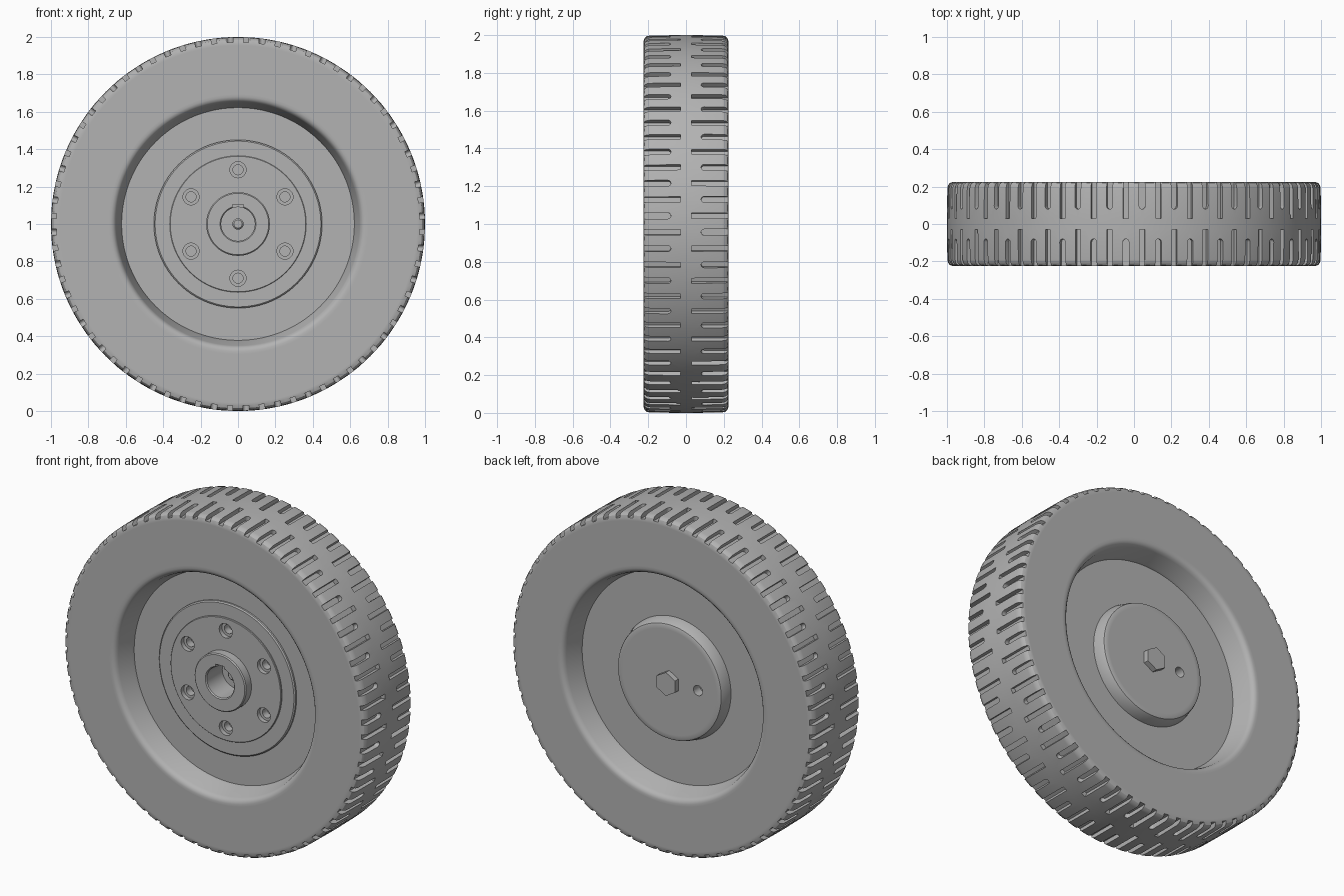
import bpy, bmesh, math
from mathutils import Matrix, Vector

if "Cube" in bpy.data.objects:
    bpy.data.objects.remove(bpy.data.objects["Cube"], do_unlink=True)

CENTRE = Vector((0, 0, 1))

grey = bpy.data.materials.new("neutral grey")
grey.use_nodes = True
grey.diffuse_color = (0.45, 0.45, 0.45, 1)
grey.node_tree.nodes["Principled BSDF"].inputs["Base Color"].default_value = (0.45, 0.45, 0.45, 1)


def finish_mesh(name, bm):
    bmesh.ops.remove_doubles(bm, verts=bm.verts, dist=0.0001)
    bmesh.ops.recalc_face_normals(bm, faces=bm.faces)
    mesh = bpy.data.meshes.new(name)
    bm.to_mesh(mesh)
    bm.free()
    mesh.materials.append(grey)
    obj = bpy.data.objects.new(name, mesh)
    bpy.context.collection.objects.link(obj)
    return obj


def lathe(name, profile, steps=96, closed=False):
    """Turn (radius, y) points around the axle."""
    bm = bmesh.new()
    verts = [bm.verts.new((0, y, 1 + r)) for r, y in profile]
    pairs = list(zip(verts, verts[1:]))
    if closed:
        pairs.append((verts[-1], verts[0]))
    edges = [bm.edges.new(p) for p in pairs]
    bmesh.ops.spin(bm, geom=verts + edges, cent=CENTRE, axis=(0, 1, 0),
                   angle=math.tau, steps=steps, use_merge=True)
    return finish_mesh(name, bm)


def add_rod(bm, radius, y0, y1, x=0, z=1, sides=32):
    place = Matrix.Translation((x, (y0 + y1) / 2, z)) @ Matrix.Rotation(math.pi / 2, 4, 'X')
    bmesh.ops.create_cone(bm, cap_ends=True, segments=sides, radius1=radius,
                          radius2=radius, depth=abs(y1 - y0), matrix=place)


def cut(obj, cutter):
    cutter.hide_render = True
    mod = obj.modifiers.new("cut", 'BOOLEAN')
    mod.operation = 'DIFFERENCE'
    mod.solver = 'EXACT'
    mod.object = cutter
    bpy.context.view_layer.objects.active = obj
    bpy.ops.object.modifier_apply(modifier=mod.name)
    bpy.data.objects.remove(cutter, do_unlink=True)


def smooth(obj):
    bpy.ops.object.select_all(action='DESELECT')
    obj.select_set(True)
    bpy.context.view_layer.objects.active = obj
    bpy.ops.object.shade_smooth_by_angle(angle=math.radians(30))


def add_groove(bm, angle, side, half_width, inner, rounded):
    """Radial slot from the tread towards the sidewall."""
    if rounded:
        end = [(-half_width * math.cos(t), inner + half_width * (1 - math.sin(t)))
               for t in (i * math.pi / 8 for i in range(9))]
    else:
        end = [(-half_width, inner), (half_width, inner)]
    outline = [(-half_width, 0.26)] + end + [(half_width, 0.26)]
    turn = Matrix.Translation(CENTRE) @ Matrix.Rotation(angle, 4, 'Y')
    rows = [[bm.verts.new(turn @ Vector((x, y * side, r))) for x, y in outline]
            for r in (0.972, 1.05)]
    for row in rows:
        bm.faces.new(row)
    n = len(outline)
    for i in range(n):
        j = (i + 1) % n
        bm.faces.new((rows[0][i], rows[0][j], rows[1][j], rows[1][i]))


# Tyre: mirrored half section with crowned tread and rounded recess lip
half = [(1.0, 0.03), (0.998, 0.19), (0.994, 0.208), (0.985, 0.219), (0.968, 0.225),
        (0.955, 0.225), (0.695, 0.225), (0.68, 0.225), (0.667, 0.221), (0.657, 0.212),
        (0.65, 0.198), (0.628, 0.105), (0.62, 0.085), (0.62, 0.06)]
tyre = lathe("tyre", half + [(r, -y) for r, y in reversed(half)], 144, closed=True)

# Tread pattern: long square slots alternating with short round-ended ones
bm = bmesh.new()
for side in (-1, 1):
    for k in range(36):
        a = math.radians(10 * k - 2.5 * side)
        add_groove(bm, a, side, 0.014, 0.03, False)
        add_groove(bm, a + math.radians(5), side, 0.016, 0.08, True)
cut(tyre, finish_mesh("tread_cutter", bm))
smooth(tyre)

# Wheel disc
smooth(lathe("wheel_disc", [(0.34, -0.09), (0.635, -0.09), (0.635, 0.09), (0.34, 0.09)],
             closed=True))

# Front hub: stepped flange, raised boss and blind bore
hub = lathe("front_hub", [
    (0, -0.02), (0.09, -0.02), (0.09, -0.165), (0.096, -0.171), (0.164, -0.171),
    (0.17, -0.165), (0.17, -0.116), (0.362, -0.116), (0.365, -0.113), (0.365, -0.106),
    (0.443, -0.106), (0.45, -0.1), (0.45, 0.0), (0, 0.0)])

# Six counterbored bolt holes
for radius, depth in ((0.043, -0.09), (0.027, -0.045)):
    bm = bmesh.new()
    for k in range(6):
        a = math.radians(90 + 60 * k)
        add_rod(bm, radius, -0.25, depth, 0.29 * math.cos(a), 1 + 0.29 * math.sin(a))
    cut(hub, finish_mesh("bolt_hole_cutter", bm))

# Keyway above the bore
bm = bmesh.new()
bmesh.ops.create_cube(bm, size=1, matrix=Matrix.Translation((0, -0.14, 1.06))
                      @ Matrix.Diagonal((0.058, 0.2, 0.09, 1)))
cut(hub, finish_mesh("keyway_cutter", bm))
smooth(hub)

# Back cap with a small locating hole
cap = lathe("back_cap", [(0, 0.01), (0.36, 0.01), (0.36, 0.09), (0.345, 0.145),
                         (0.34, 0.154), (0.33, 0.158), (0.31, 0.158), (0, 0.158)])
bm = bmesh.new()
add_rod(bm, 0.03, 0.1, 0.25, x=-0.19)
cut(cap, finish_mesh("locating_hole_cutter", bm))
smooth(cap)

# Axle bolt: hexagonal head behind, shank tip inside the bore
bm = bmesh.new()
add_rod(bm, 0.07, 0.15, 0.19, sides=6)
smooth(finish_mesh("axle_bolt_head", bm))
smooth(lathe("axle_bolt_tip", [(0, -0.06), (0.022, -0.06), (0.03, -0.052), (0.03, 0.0)], 32))
